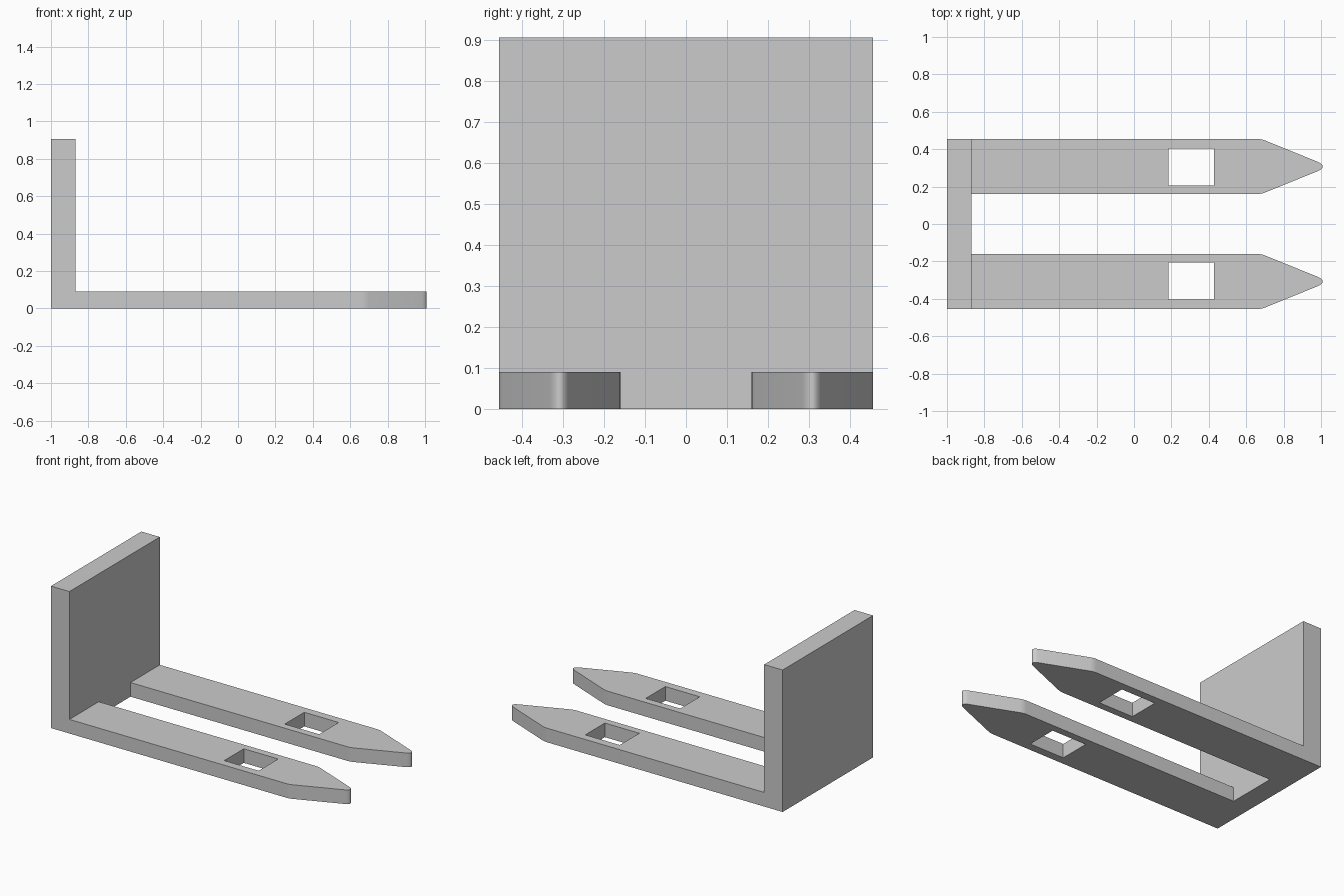
import bpy, bmesh

if "Cube" in bpy.data.objects:
    bpy.data.objects.remove(bpy.data.objects["Cube"])

def prism(name, outline, z0, z1, rounds=()):
    """Extrude a plan outline; rounds = (test on x, bevel offset, segments)."""
    bm = bmesh.new()
    face = bm.faces.new([bm.verts.new((x, y, z0)) for x, y in outline])
    ext = bmesh.ops.extrude_face_region(bm, geom=[face])
    bmesh.ops.translate(bm, vec=(0, 0, z1 - z0),
                        verts=[v for v in ext["geom"] if isinstance(v, bmesh.types.BMVert)])
    for at_x, offset, segments in rounds:
        edges = [e for e in bm.edges
                 if all(abs(v.co.x - at_x) < 1e-4 for v in e.verts)
                 and abs(e.verts[0].co.z - e.verts[1].co.z) > 1e-4]
        bmesh.ops.bevel(bm, geom=edges, offset=offset, segments=segments,
                        profile=0.5, affect='EDGES')
    bmesh.ops.recalc_face_normals(bm, faces=bm.faces)
    mesh = bpy.data.meshes.new(name)
    bm.to_mesh(mesh)
    bm.free()
    ob = bpy.data.objects.new(name, mesh)
    bpy.context.collection.objects.link(ob)
    return ob

def rect(x0, x1, y0, y1):
    return [(x0, y0), (x1, y0), (x1, y1), (x0, y1)]

def combine(target, other, operation):
    mod = target.modifiers.new(operation.lower(), 'BOOLEAN')
    mod.operation = operation
    mod.solver = 'EXACT'
    mod.object = other
    bpy.context.view_layer.objects.active = target
    bpy.ops.object.modifier_apply(modifier=mod.name)
    bpy.data.objects.remove(other)

IN, OUT, MID = 0.16, 0.455, 0.3075
THICK = 0.09

# Upright back plate
bracket = prism("fork_bracket", rect(-1, -0.87, -OUT, OUT), 0, 0.905)

# Two pointed tines with rounded tips and a square hole each
for s in (-1, 1):
    outline = [(-0.94, s * IN), (0.68, s * IN), (1.044, s * MID),
               (0.68, s * OUT), (-0.94, s * OUT)]
    tine = prism("tine", outline, 0, THICK, [(1.044, 0.0652, 8), (0.68, 0.02, 4)])
    y0, y1 = sorted((s * 0.206, s * 0.403))
    hole = prism("hole_cutter", rect(0.185, 0.428, y0, y1), -0.1, 0.2)
    hole.hide_render = True
    combine(tine, hole, 'DIFFERENCE')
    combine(bracket, tine, 'UNION')

# Smooth the rounded tips and shoulders only
bpy.ops.object.select_all(action='DESELECT')
bracket.select_set(True)
bpy.context.view_layer.objects.active = bracket
bpy.ops.object.shade_smooth_by_angle(angle=0.52)
